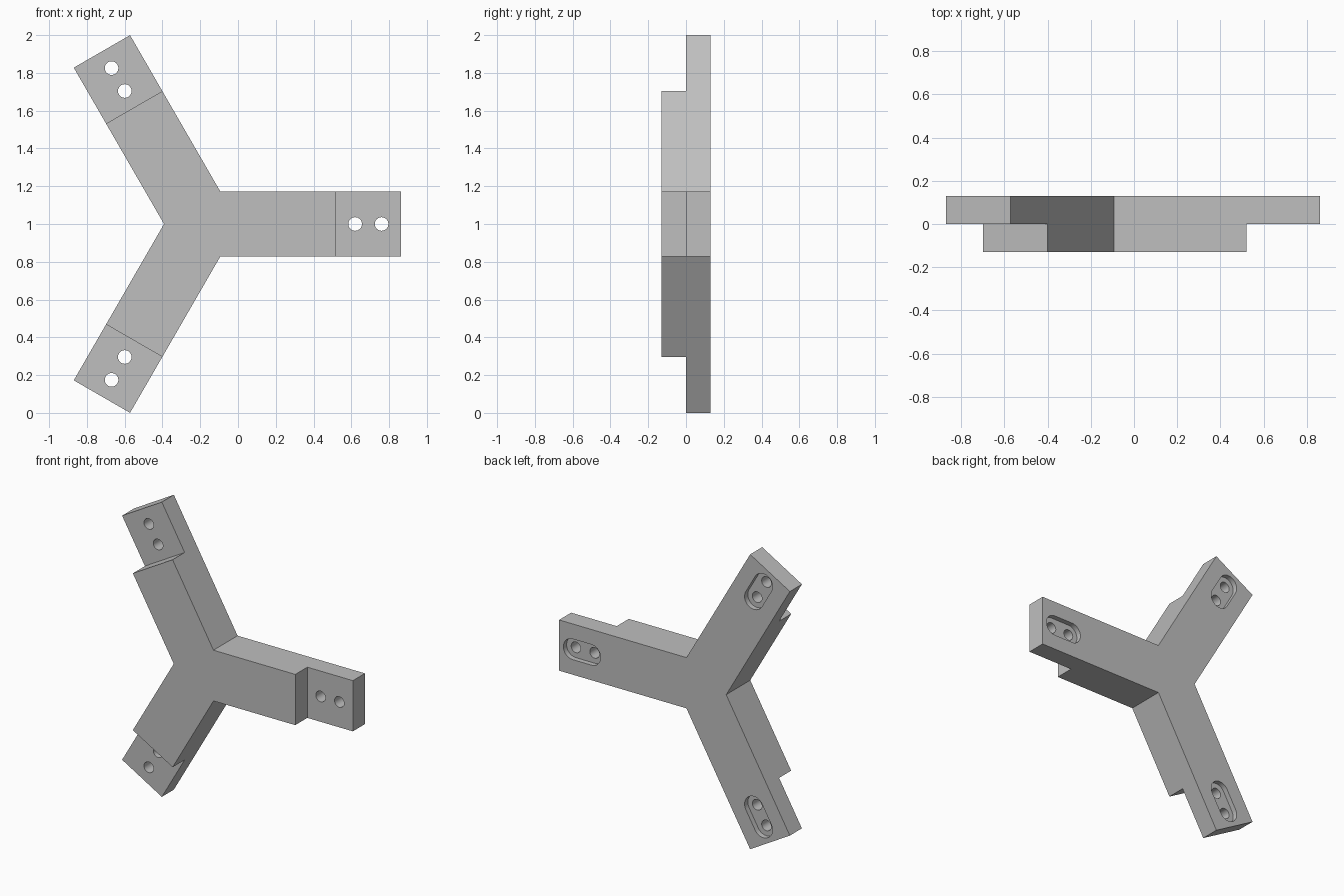
import bpy, bmesh
from math import pi, cos, sin
from mathutils import Matrix, Vector

if "Cube" in bpy.data.objects:
    bpy.data.objects.remove(bpy.data.objects["Cube"])

HUB = Vector((-0.193, 0, 1))
REACH, HALF_W, HALF_D = 1.055, 0.172, 0.129
STEP = 0.713
HOLES = (0.813, 0.953)
HOLE_R, SLOT_R, SLOT_DEPTH = 0.036, 0.07, 0.035
ANGLES = [i * 2 * pi / 3 for i in range(3)]

grey = bpy.data.materials.new("plain grey")
grey.use_nodes = True
colour = (0.52, 0.52, 0.52, 1)
grey.diffuse_color = colour
grey.node_tree.nodes["Principled BSDF"].inputs["Base Color"].default_value = colour


def prisms(name, outlines, y0, y1):
    """Extrude closed x-z outlines from y0 to y1 as one object."""
    bm = bmesh.new()
    for outline in outlines:
        face = bm.faces.new([bm.verts.new((x, y0, z)) for x, z in outline])
        ext = bmesh.ops.extrude_face_region(bm, geom=[face])["geom"]
        moved = [v for v in ext if isinstance(v, bmesh.types.BMVert)]
        bmesh.ops.translate(bm, verts=moved, vec=(0, y1 - y0, 0))
    bmesh.ops.recalc_face_normals(bm, faces=bm.faces)
    mesh = bpy.data.meshes.new(name)
    bm.to_mesh(mesh)
    bm.free()
    mesh.materials.append(grey)
    obj = bpy.data.objects.new(name, mesh)
    bpy.context.collection.objects.link(obj)
    return obj


def on_arm(angle, points):
    """Turn (along, across) points into x-z points on one arm."""
    turn = Matrix.Rotation(angle, 2)
    out = [turn @ Vector(p) for p in points]
    return [(HUB.x + p.x, HUB.z + p.y) for p in out]


def stadium(a, b, r, n=16):
    """Round-ended outline; a circle when a equals b."""
    right = [(b + r * cos(t), r * sin(t)) for t in (pi * (i / n - 0.5) for i in range(n + 1))]
    left = [(a + r * cos(t), r * sin(t)) for t in (pi * (i / n + 0.5) for i in range(n + 1))]
    return right + left if a != b else right[:-1] + left[:-1]


# Three-armed body
inner = HALF_W / 3 ** 0.5
outline = []
for a in ANGLES:
    outline += on_arm(a, [(REACH, -HALF_W), (REACH, HALF_W), (inner, HALF_W)])
body = prisms("three_arm_bracket", [outline], -HALF_D, HALF_D)

# Front end steps, rear slots and through holes
box = [(STEP, -0.3), (STEP + 0.5, -0.3), (STEP + 0.5, 0.3), (STEP, 0.3)]
cutters = [
    prisms("step_cutter", [on_arm(a, box) for a in ANGLES], -0.3, 0),
    prisms("slot_cutter", [on_arm(a, stadium(*HOLES, SLOT_R)) for a in ANGLES],
           HALF_D - SLOT_DEPTH, 0.3),
    prisms("hole_cutter", [on_arm(a, stadium(h, h, HOLE_R)) for a in ANGLES for h in HOLES],
           -0.4, 0.4),
]
for cutter in cutters:
    cutter.hide_render = True
    mod = body.modifiers.new(cutter.name, 'BOOLEAN')
    mod.operation = 'DIFFERENCE'
    mod.solver = 'EXACT'
    mod.object = cutter

# Bake the cuts and discard the cutters
graph = bpy.context.evaluated_depsgraph_get()
baked = bpy.data.meshes.new_from_object(body.evaluated_get(graph))
body.modifiers.clear()
body.data = baked
for cutter in cutters:
    bpy.data.objects.remove(cutter)

# Smooth hole walls, sharp edges elsewhere
bpy.context.view_layer.objects.active = body
body.select_set(True)
bpy.ops.object.shade_smooth_by_angle()
